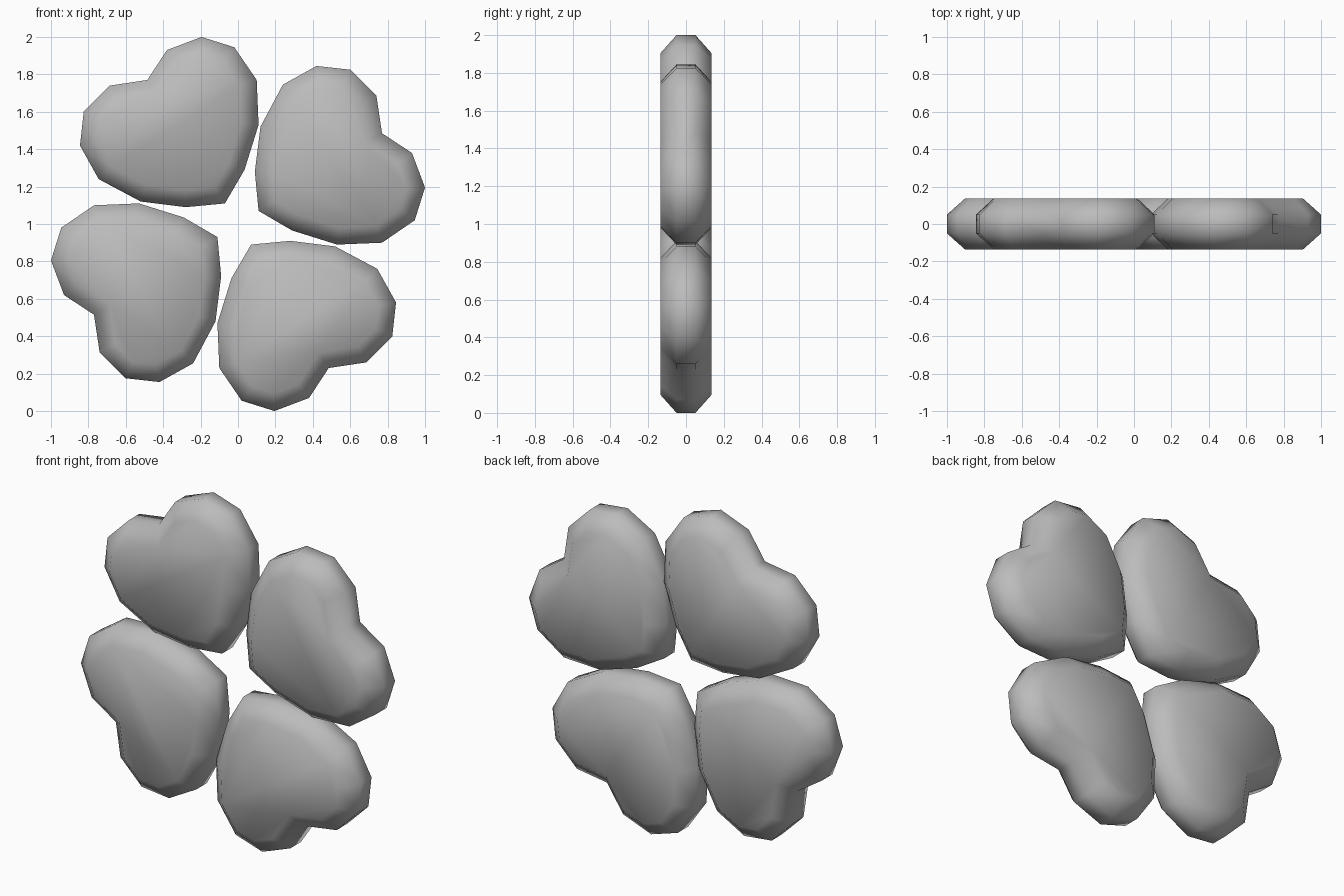
import bpy, bmesh
from math import pi
from mathutils import Matrix

cube = bpy.data.objects.get("Cube")
if cube:
    bpy.data.objects.remove(cube)

RIM, HALF, CHAMFER = 0.05, 0.135, 0.09

grey = bpy.data.materials.new("plain grey")
grey.use_nodes = True
grey.diffuse_color = (0.5, 0.5, 0.5, 1)
grey.node_tree.nodes["Principled BSDF"].inputs["Base Color"].default_value = grey.diffuse_color

# Heart outline (x, z) about the centre of the clover, starting at the inner tip
OUTLINE = [(-0.07, 0.11), (0.035, 0.29), (0.11, 0.53), (0.10, 0.77), (-0.02, 0.945),
           (-0.195, 1.0), (-0.38, 0.93), (-0.485, 0.77), (-0.685, 0.74), (-0.825, 0.60),
           (-0.845, 0.42), (-0.745, 0.24), (-0.52, 0.12), (-0.28, 0.09)]


def heart_leaf(name, turn):
    bm = bmesh.new()
    # Front and back rims joined by a narrow side band
    front = [bm.verts.new((x, -RIM, z)) for x, z in OUTLINE]
    back = [bm.verts.new((x, RIM, z)) for x, z in OUTLINE]
    caps = [bm.faces.new(front), bm.faces.new(back[::-1])]
    for i in range(len(front)):
        bm.faces.new((front[i - 1], front[i], back[i], back[i - 1]))
    bmesh.ops.recalc_face_normals(bm, faces=bm.faces)
    # Chamfer each rim up to a flat, raised cap
    bmesh.ops.inset_individual(bm, faces=caps, thickness=CHAMFER, use_even_offset=True)
    for cap, y in zip(caps, (-HALF, HALF)):
        for v in cap.verts:
            v.co.y = y
    for face in bm.faces:
        face.smooth = True
    bm.transform(Matrix.Translation((0, 0, 1)) @ Matrix.Rotation(turn, 4, "Y"))
    mesh = bpy.data.meshes.new(name)
    bm.to_mesh(mesh)
    bm.free()
    mesh.materials.append(grey)
    bpy.context.collection.objects.link(bpy.data.objects.new(name, mesh))


# Four leaves in quarter turns around the middle
for i, place in enumerate(("upper_right", "upper_left", "lower_left", "lower_right")):
    heart_leaf("heart_leaf_" + place, i * pi / 2)
